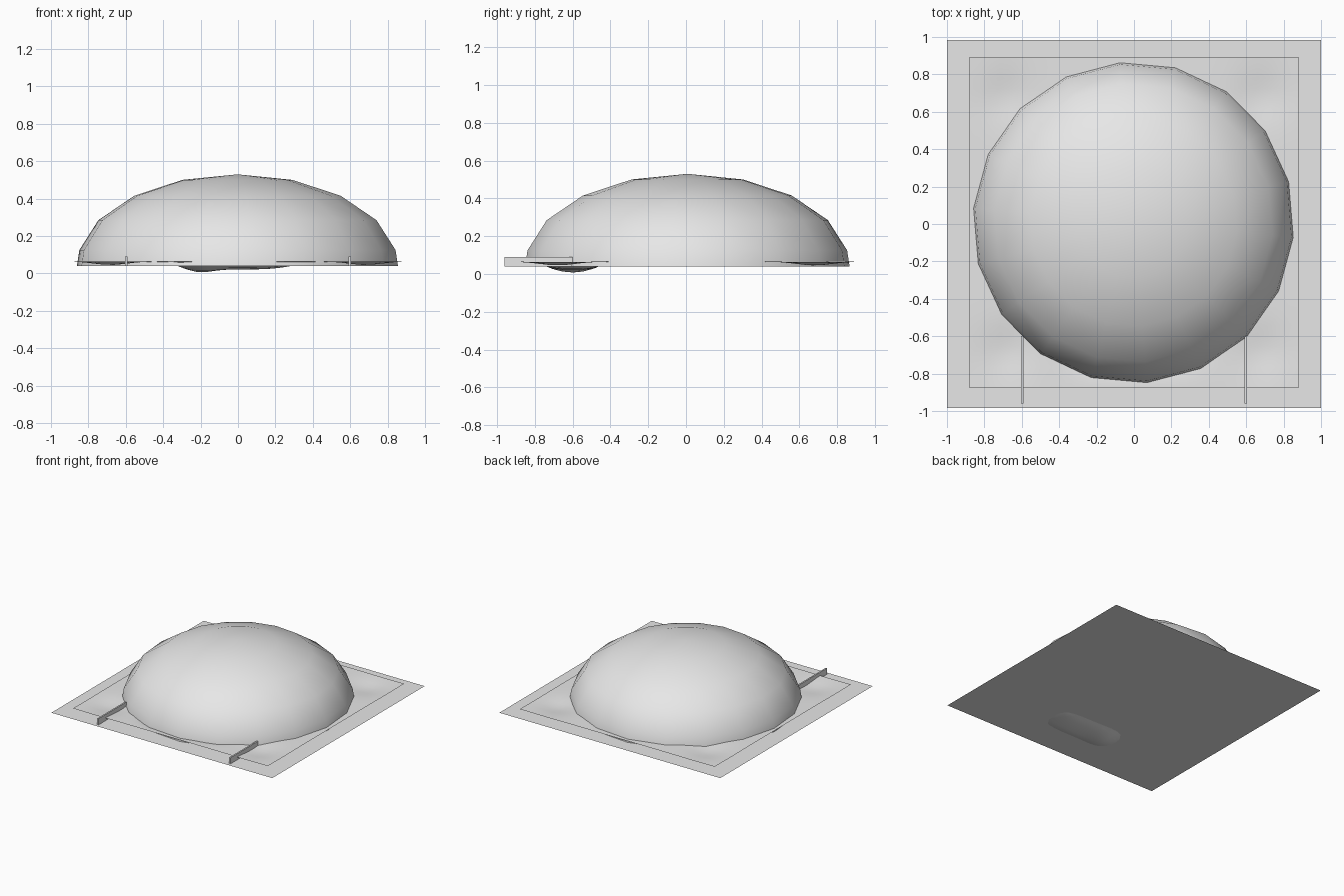
import bpy, bmesh
from math import sin, cos, radians, exp

cube = bpy.data.objects.get("Cube")
if cube:
    bpy.data.objects.remove(cube, do_unlink=True)

grey = bpy.data.materials.new("plain grey")
grey.use_nodes = True
COLOUR = (0.8, 0.8, 0.8, 1)
grey.diffuse_color = COLOUR
grey.node_tree.nodes["Principled BSDF"].inputs["Base Color"].default_value = COLOUR

GROUND = 0.04


def add_object(name, bm, smooth=False):
    mesh = bpy.data.meshes.new(name)
    bm.to_mesh(mesh)
    bm.free()
    mesh.materials.append(grey)
    for p in mesh.polygons:
        p.use_smooth = smooth
    obj = bpy.data.objects.new(name, mesh)
    bpy.context.collection.objects.link(obj)
    return obj


# Flat ground plate
bm = bmesh.new()
bmesh.ops.create_grid(bm, x_segments=1, y_segments=1, size=1)
for v in bm.verts:
    v.co.y *= 0.985
    v.co.z = GROUND
add_object("ground_plate", bm)


# Uneven floor sheet: sagging corners and a hollow at the front
def sheet_height(x, y):
    sag = 0.02 * exp(-((abs(x) - 0.68) / 0.13) ** 2 - ((abs(y) - 0.68) / 0.13) ** 2)
    hollow = 0.043 * exp(-(x / 0.33) ** 4 - ((y + 0.6) / 0.16) ** 4)
    pit = 0.022 * exp(-((x + 0.22) / 0.1) ** 2 - ((y + 0.6) / 0.1) ** 2)
    return 0.065 - sag - hollow - pit


bm = bmesh.new()
bmesh.ops.create_grid(bm, x_segments=32, y_segments=32, size=0.882)
for v in bm.verts:
    v.co.y += 0.008
    v.co.z = sheet_height(v.co.x, v.co.y)
add_object("floor_sheet", bm, smooth=True)

# Dome: flattened half sphere with eighteen sides
SIDES, STEP = 18, 20
RADIUS, HEIGHT = 0.862, 0.49
bm = bmesh.new()
rings = []
for tilt in (20, 40, 60, 80, 90):
    r, z = RADIUS * sin(radians(tilt)), GROUND + HEIGHT * cos(radians(tilt))
    rings.append([bm.verts.new((r * cos(radians(14.8 + STEP * i)) - 0.003,
                                r * sin(radians(14.8 + STEP * i)) + 0.007, z))
                  for i in range(SIDES)])
apex = bm.verts.new((-0.003, 0.007, GROUND + HEIGHT))
for i in range(SIDES):
    j = (i + 1) % SIDES
    bm.faces.new((apex, rings[0][i], rings[0][j]))
    for upper, lower in zip(rings, rings[1:]):
        bm.faces.new((upper[i], lower[i], lower[j], upper[j]))
add_object("dome", bm, smooth=True)

# Two thin rails running forward from the dome
for side, name in ((1, "left_rail"), (-1, "right_rail")):
    bm = bmesh.new()
    bmesh.ops.create_cube(bm, size=1)
    for v in bm.verts:
        v.co.x = v.co.x * 0.012 + side * 0.597
        v.co.y = v.co.y * 0.36 - 0.78
        v.co.z = v.co.z * 0.05 + GROUND + 0.025
    add_object(name, bm)
